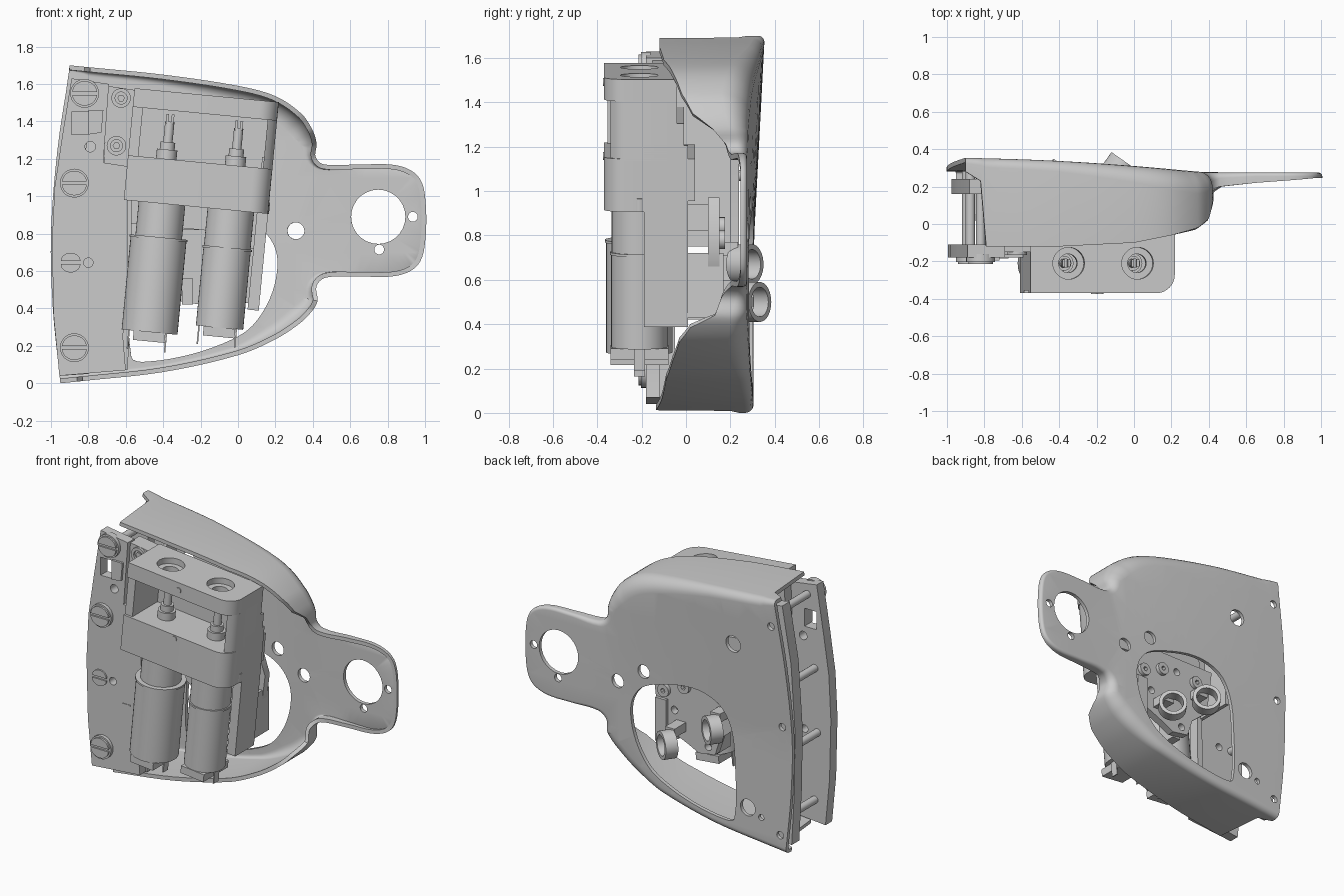
import bpy, bmesh
from math import sin, cos, pi, radians
from mathutils import Matrix, Vector

if "Cube" in bpy.data.objects:
    bpy.data.objects.remove(bpy.data.objects["Cube"])

I = Matrix.Identity(4)
G = Matrix.Translation((-0.165, 0, 1.54)) @ Matrix.Rotation(radians(5.5), 4, 'Y')  # tilted motor unit


def finish(name, bm):
    me = bpy.data.meshes.new(name)
    bm.to_mesh(me)
    bm.free()
    ob = bpy.data.objects.new(name, me)
    bpy.context.collection.objects.link(ob)
    return ob


def circle(cx, cy, r, n=28):
    return [(cx + r * cos(2 * pi * i / n), cy + r * sin(2 * pi * i / n)) for i in range(n)]


def spline(pts, n=5, closed=False):
    """Smooth curve through the first two values, linear for the rest."""
    out, m = [], len(pts)
    for i in range(m if closed else m - 1):
        g = lambda k: pts[k % m] if closed else pts[min(max(k, 0), m - 1)]
        a, b, c, d = (Vector(g(i + k)[:2]) for k in (-1, 0, 1, 2))
        size = (c - b).length
        tb, tc = (c - a).normalized() * size, (d - b).normalized() * size
        for s in range(n):
            t = s / n
            p = (b * (2*t**3 - 3*t*t + 1) + tb * (t**3 - 2*t*t + t)
                 + c * (3*t*t - 2*t**3) + tc * (t**3 - t*t))
            out.append(tuple(p) + tuple(u + (v - u) * t for u, v in zip(g(i)[2:], g(i + 1)[2:])))
    return out if closed else out + [pts[-1]]


def loop_edges(bm, verts):
    es = []
    for i, v in enumerate(verts):
        w = verts[(i + 1) % len(verts)]
        es.append(bm.edges.get((v, w)) or bm.edges.new((v, w)))
    return es


def prism(name, outer, a, b, axis='y', holes=(), mat=I):
    bm = bmesh.new()
    put = (lambda p: (p[0], a, p[1])) if axis == 'y' else (lambda p: (p[0], p[1], a))
    vec = (0, b - a, 0) if axis == 'y' else (0, 0, b - a)
    es = []
    for lp in [outer, *holes]:
        es += loop_edges(bm, [bm.verts.new(put(p)) for p in lp])
    bmesh.ops.triangle_fill(bm, use_beauty=True, edges=es, normal=Vector(vec).normalized())
    ext = bmesh.ops.extrude_face_region(bm, geom=bm.faces[:], use_keep_orig=True)['geom']
    bmesh.ops.translate(bm, vec=vec, verts=[e for e in ext if isinstance(e, bmesh.types.BMVert)])
    bmesh.ops.recalc_face_normals(bm, faces=bm.faces[:])
    bm.transform(mat)
    return finish(name, bm)


def rect(x0, x1, y0, y1):
    return [(x0, y0), (x1, y0), (x1, y1), (x0, y1)]


def box(name, x, y, z, mat=I):
    return prism(name, rect(*x, *z), *y, 'y', (), mat)


# ---- shell: back plate, rounded edge and forward wall, with a side tab ----
def back_y(x, z):
    t = min(max((0.4 - x) / 1.35, 0), 1)
    return 0.275 + t * (2 - t) * (0.03 + 0.05 * max(z - 0.75, 0) / 0.95)


outline = [(-.90, 1.70, .28, .03), (-.82, 1.692, .23, .04), (-.79, 1.689, -.12, .05), (-.4, 1.65, -.12, .06),
           (0, 1.59, -.10, .09), (.2, 1.535, -.06, .11), (.34, 1.44, -.02, .12), (.4, 1.35, .03, .1),
           (.42, 1.28, .12, .08), (.415, 1.21, .18, .05), (.46, 1.17, .2, .03), (.65, 1.17, .22, .02),
           (.85, 1.165, .235, .02), (.96, 1.11, .245, .02), (1, 1, .245, .02), (1, .75, .245, .02),
           (.96, .63, .245, .02), (.85, .575, .235, .02), (.65, .57, .22, .02), (.47, .565, .2, .03),
           (.42, .52, .16, .05), (.425, .44, .13, .07), (.395, .385, .02, .08), (.33, .32, -.03, .09),
           (.2, .235, -.06, .08), (0, .15, -.09, .05), (-.4, .06, -.11, .04), (-.83, .012, -.135, .04),
           (-.86, .009, .2, .04), (-.95, 0, .24, .04)]
opening = [(.2, .72), (.21, .6), (.17, .45), (.08, .31), (-.03, .235), (-.25, .155), (-.5, .115), (-.57, .14),
           (-.575, .5), (-.545, .74), (-.45, .88), (-.26, .93), (0, .88), (.13, .82)]
small = [(.75, .89, .145), (.935, .89, .026), (.755, .715, .026), (.31, .815, .045), (.11, .935, .045),
         (-.58, 1.32, .055), (-.67, .24, .055), (-.77, .2, .02), (-.87, 1.52, .025), (-.93, .85, .025),
         (-.91, .12, .025)]
bm = bmesh.new()
path, rings, N = spline(outline), [], 6
for i, (x, z, yf, r) in enumerate(path):
    p, q = path[max(i - 1, 0)], path[min(i + 1, len(path) - 1)]
    d = Vector((q[0] - p[0], q[1] - p[1])).normalized()
    nx, nz = d.y, -d.x
    ring = [bm.verts.new((x, yf - back_y(x, z), z))]
    for k in range(N + 1):
        a = pi / 2 * k / N
        o = r * (1 - cos(a))
        ring.append(bm.verts.new((x + nx * o, r * (sin(a) - 1), z + nz * o)))
    rings.append(ring)
for A, B in zip(rings, rings[1:]):
    for k in range(N + 1):
        bm.faces.new((A[k], B[k], B[k + 1], A[k + 1]))
left = spline([(-.955, .05), (-.99, .4), (-1, .8), (-.965, 1.25), (-.905, 1.65)], 4)[1:-1]
es = loop_edges(bm, [r[-1] for r in rings] + [bm.verts.new((x, 0, z)) for x, z in left])
for lp in [spline(opening, 4, True)] + [circle(*c) for c in small]:
    es += loop_edges(bm, [bm.verts.new((x, 0, z)) for x, z in lp])
bmesh.ops.triangle_fill(bm, use_beauty=True, edges=es, normal=(0, 1, 0))
cuts = [((0, 0, 1), (0, 0, .2 * i + .1)) for i in range(8)] + [((1, 0, 0), (.2 * i - .9, 0, 0)) for i in range(7)]
for no, co in cuts:
    fs = [f for f in bm.faces if all(abs(v.co.y) < 1e-6 for v in f.verts)]
    geom = list({e for f in fs for e in f.edges}) + list({v for f in fs for v in f.verts}) + fs
    bmesh.ops.bisect_plane(bm, geom=geom, dist=1e-5, plane_co=co, plane_no=no)
bmesh.ops.recalc_face_normals(bm, faces=bm.faces[:])
if sum(f.normal.y * f.calc_area() for f in bm.faces) < 0:
    bmesh.ops.reverse_faces(bm, faces=bm.faces[:])
for v in bm.verts:
    v.co.y += back_y(v.co.x, v.co.z)
shell = finish("shell", bm)
mod = shell.modifiers.new("thickness", 'SOLIDIFY')
mod.thickness, mod.offset = 0.025, -1
bpy.context.view_layer.objects.active = shell
bpy.ops.object.modifier_apply(modifier=mod.name)

# ---- hinge side: front panel, upper plate, rear plate, connecting rib ----
panel = [(-.955, .04), (-.6, .07), (-.615, .25), (-.59, .55), (-.59, 1.16), (-.72, 1.18), (-.69, 1.6), (-.89, 1.63),
         (-.94, 1.32), (-.98, 1.05), (-.995, .75), (-.985, .35)]
prism("front_panel", panel, -.18, -.11,
      holes=[circle(-.79, 1.265, .028), circle(-.8, .645, .025), rect(-.89, -.8, 1.33, 1.45)])
prism("latch_tab", [(-.8, 1.33), (-.73, 1.34), (-.72, 1.46), (-.8, 1.46)], -.195, -.18)
prism("upper_plate", [(-.72, 1.1), (-.55, 1.05), (-.5, 1.56), (-.7, 1.59)], -.15, -.04)
rear = [(-.95, .04), (-.8, .05), (-.84, .4), (-.85, .8), (-.82, 1.2), (-.76, 1.6), (-.88, 1.62), (-.945, 1.25),
        (-.975, .8), (-.97, .4)]
prism("rear_plate", rear, .16, .24)
prism("panel_return", [(-.62, .07), (-.59, .07), (-.57, .5), (-.57, 1.1), (-.6, 1.1)], -.12, -.05)
box("connecting_rib", (-.62, -.595), (-.11, .2), (.75, 1.5))
for z in (.515, .885):
    box("panel_slit", (-.73, -.67), (-.184, -.17), (z - .004, z + .004))

# slotted screws with long shanks to the rear plate
for x, z, r in [(-.82, 1.55, .077), (-.875, 1.07, .077), (-.895, .645, .062), (-.875, .19, .077)]:
    y = -.215 if r > .07 else -.19
    prism("screw_head", circle(x, z, r), y + .012, -.16)
    for s in (1, -1):   # two half discs leave the slot open
        half = [(x + r * .85 * cos(pi * k / 14), z + s * (.008 + (r * .85 - .008) * sin(pi * k / 14)))
                for k in range(15)]
        prism("screw_face", half, y, y + .013)
    prism("screw_shank", circle(x, z, .025, 16), -.12, .29)
for x, z in [(-.625, 1.525), (-.65, 1.27)]:
    prism("socket_ring", circle(x, z, .052), -.165, -.14, holes=[circle(x, z, .032)])
    prism("socket_core", circle(x, z, .02, 6), -.16, -.14)


# ---- tilted motor unit ----
def footprint(x0, x1, y0, y1, r=.1):
    arc = [(x1 - r + r * cos(a), y0 + r + r * sin(a)) for a in [-pi / 2 + pi / 2 * k / 8 for k in range(9)]]
    return [(x0, y0)] + arc + [(x1, y1), (x0, y1)]


U, YC = .185, -.21
prism("cylinder_block_top", footprint(-.39, .385, -.37, -.04), -.1, 0, 'z',
      [circle(-U, YC, .085), circle(U, YC, .085)], G)
for s in (-U, U):
    prism("bore_step", circle(s, YC, .086), -.09, -.04, 'z', [circle(s, YC, .05)], G)
prism("pocket_walls", [(-.39, -.355), (-.335, -.355), (-.335, -.09), (.335, -.09), (.335, -.34), (.365, -.32),
                       (.385, -.28), (.385, -.04), (-.39, -.04)], -.37, -.1, 'z', (), G)
prism("cylinder_block", footprint(-.39, .385, -.37, -.04), -.6, -.36, 'z', (), G)
for u, w in [(-.01, -.05), (-.01, -.385)]:
    prism("block_pin", circle(u, w, .018, 16), -.375, -.36, 'y', (), G)
box("side_rail", (.325, .385), (-.19, .01), (-1.12, -.3), G)
prism("rail_pin", circle(.36, YC, .03, 16), -.6, -.54, 'z', (), G)
box("chassis_plate", (-.39, .385), (-.06, -.01), (-.72, -.2), G)
box("chassis_step", (-.3, .38), (-.02, .04), (-.55, -.36), G)

# plungers, motors and their end caps
for s, r, top, bot in [(-U, .15, -.78, -1.29), (U, .127, -.8, -1.23)]:
    for name, rr, a, b in [("plunger_foot", .055, -.37, -.31), ("plunger_collar", .04, -.32, -.27),
                           ("plunger_rod", .025, -.28, -.16), ("gearbox", .125, top - .02, -.59),
                           ("motor", r, bot, top), ("motor_lip", r + .006, top - .012, top)]:
        prism(name, circle(s, YC, rr, 40), a, b, 'z', (), G)
    for d in (-.014, .014):
        box("plunger_fork", (s + d - .007, s + d + .007), (YC - .02, YC + .02), (-.17, -.12), G)
    box("motor_cap", (s - .085, s + .085), (YC - .13, YC + .13), (bot - .05, bot), G)
    for d in (-.11, .09):
        box("motor_terminal", (s + d - .004, s + d + .004), (YC - .025, YC + .025), (bot - .1, bot), G)

# ---- inner bracket behind the motors, seen through the rear opening ----
bracket = [(-.52, .97), (.08, .97), (.13, .82), (.11, .66), (.02, .52), (-.12, .46), (-.2, .42), (-.32, .44),
           (-.36, .56), (-.48, .66)]
prism("inner_bracket", bracket, .1, .15, holes=[circle(-.23, .87, .025, 16), circle(-.27, .48, .025, 16),
                                                circle(-.02, .66, .025, 16)])
box("bracket_block", (.03, .11), (0, .17), (.43, .72))
box("bracket_mount", (-.4, .08), (-.02, .1), (.82, .94))
box("lower_strut", (-.3, -.24), (-.04, .1), (.42, .56))
for x, z in [(-.38, .84), (-.1, .84), (.05, .78)]:
    prism("bracket_screw", circle(x, z, .042, 20), .15, .175, holes=[circle(x, z, .016, 6)])
for x, y, z, r in [(-.38, .265, .67, .09), (-.07, .3, .5, .09)]:
    M = Matrix.Translation((x, y, z)) @ Matrix.Rotation(radians(-35), 4, 'Z')
    prism("guide_ring", circle(0, 0, r, 36), -.04, .04, 'y', [circle(0, 0, r * .74, 36)], M)
    box("ring_arm", (x - .035, x + .035), (.11, y - .03), (z + .04, z + .1))

# ---- smooth shading with crisp edges ----
bpy.ops.object.select_all(action='SELECT')
bpy.ops.object.shade_smooth_by_angle(angle=radians(32))
